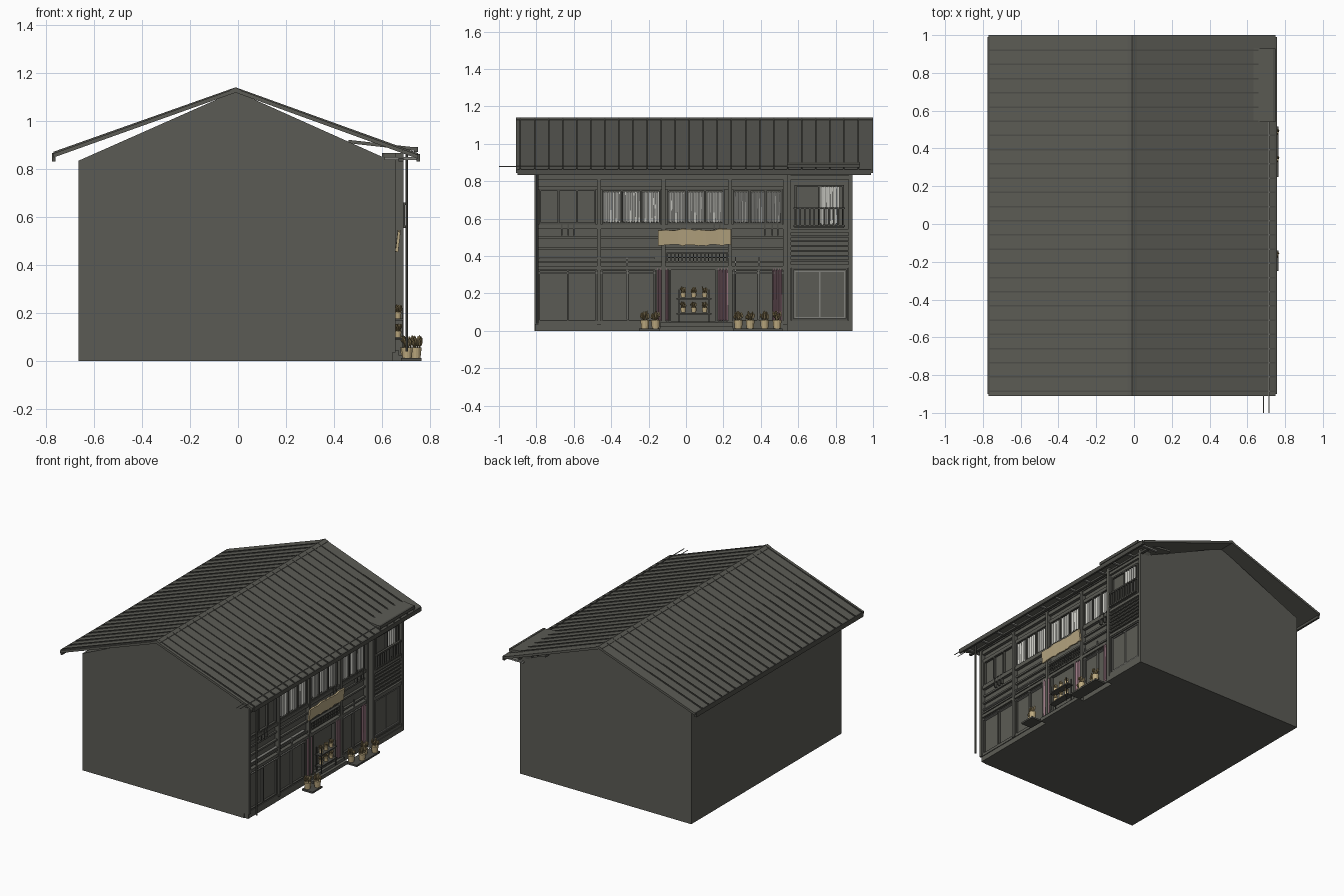
import bpy, bmesh, math, random
from mathutils import Matrix, Vector

if "Cube" in bpy.data.objects:
    bpy.data.objects.remove(bpy.data.objects["Cube"])
random.seed(4)

def mat(name, r, g, b):
    m = bpy.data.materials.new(name)
    m.diffuse_color = (r, g, b, 1)
    m.use_nodes = True
    m.node_tree.nodes["Principled BSDF"].inputs["Base Color"].default_value = m.diffuse_color
    return m

GREY = mat("weathered grey", .105, .105, .09)
DARK = mat("dark timber", .075, .075, .065)
LIGHT = mat("pale frame", .22, .22, .2)
WHITE = mat("white curtain cloth", .55, .55, .51)
PINK = mat("pink curtain cloth", .33, .19, .23)
TAN = mat("tan sign board", .47, .38, .22)
POT = mat("straw pot", .52, .41, .22)
LEAF = mat("dry leaves", .24, .18, .08)

def finish(name, bm, m):
    bmesh.ops.recalc_face_normals(bm, faces=bm.faces)
    me = bpy.data.meshes.new(name)
    bm.to_mesh(me)
    bm.free()
    me.materials.append(m)
    o = bpy.data.objects.new(name, me)
    bpy.context.collection.objects.link(o)
    return o

def boxes(name, m, items):
    """items: (x0, x1, y0, y1, z0, z1) joined in one part"""
    bm = bmesh.new()
    for x0, x1, y0, y1, z0, z1 in items:
        M = Matrix.Translation(((x0+x1)/2, (y0+y1)/2, (z0+z1)/2)) @ Matrix.Diagonal((x1-x0, y1-y0, z1-z0, 1))
        bmesh.ops.create_cube(bm, size=1, matrix=M)
    return finish(name, bm, m)

def profiles(name, m, pts, spans):
    """extrude an x-z outline along y for every (y0, y1) span"""
    bm = bmesh.new()
    for y0, y1 in spans:
        f = bm.faces.new([bm.verts.new((x, y0, z)) for x, z in pts])
        r = bmesh.ops.extrude_face_region(bm, geom=[f])
        bmesh.ops.translate(bm, vec=(0, y1-y0, 0), verts=[v for v in r['geom'] if isinstance(v, bmesh.types.BMVert)])
    return finish(name, bm, m)

def frame(x0, x1, y0, y1, z0, z1, w, panes=1):
    """window frame boxes with mullions"""
    out = [(x0, x1, y0, y1, z0, z0+w), (x0, x1, y0, y1, z1-w, z1)]
    for i in range(panes+1):
        y = y0 + (y1-y0-w)*i/panes
        out.append((x0, x1, y, y+w, z0+w, z1-w))
    return out

def cloth(name, m, x, y0, y1, z0, z1, folds, amp):
    bm = bmesh.new()
    n = folds*6
    rows = []
    for z in (z0, z1):
        rows.append([bm.verts.new((x+amp*math.sin(i/n*folds*2*math.pi), y0+(y1-y0)*i/n,
                                   z+(.004*math.sin(i*1.3) if z == z0 else 0))) for i in range(n+1)])
    for i in range(n):
        bm.faces.new((rows[0][i], rows[0][i+1], rows[1][i+1], rows[1][i]))
    o = finish(name, bm, m)
    for p in o.data.polygons:
        p.use_smooth = True

# ---- house body
profiles("house_body", GREY, [(-.665, 0), (.615, 0), (.615, .845), (-.01, 1.125), (-.665, .835)], [(-.81, .89)])
boxes("plinth", GREY, [(.6, .645, -.805, .89, 0, .035), (.6, .69, .54, .89, 0, .035), (.63, .69, -.14, .25, 0, .025),
                       (.63, .67, -.14, .25, .025, .045)])

# ---- roof: two slopes, standing seams, ridge cap, fascias
RX, RZ = -.01, 1.14
seams = [(-.885+i*.0752-.004, -.885+i*.0752+.004) for i in range(25)]
for side, ex, ez in (("left", -.77, .865), ("right", .75, .86)):
    profiles(side+"_roof_slope", GREY, [(RX, RZ-.004), (ex, ez), (ex, ez-.017), (RX, RZ-.021)], [(-.91, 1)])
    profiles(side+"_roof_seams", DARK, [(RX, RZ+.001), (ex, ez+.007), (ex, ez-.001), (RX, RZ-.006)], seams)
    d = -1 if ex < 0 else 1
    boxes(side+"_eave_gutter", DARK, [(ex-.006, ex+.008, -.9, .99, .832, ez+.002)])
profiles("ridge_cap", GREY, [(-.035, 1.129), (-.01, 1.141), (.015, 1.129), (.015, 1.123), (-.035, 1.123)], [(-.91, 1)])
boxes("eave_rafters", LIGHT, [(.61, .745, y-.008, y+.008, .838, .85) for y in [-.84+i*.15 for i in range(13)]])
boxes("eave_beam", DARK, [(.6, .656, -.81, .89, .835, .868), (.67, .69, -.88, .96, .832, .846)])
# side canopy over the projecting bay
profiles("bay_canopy", GREY, [(.46, .922), (.745, .89), (.745, .876), (.46, .908)], [(.54, .93)])
boxes("bay_canopy_edge", DARK, [(.735, .75, .54, .93, .872, .893)])
boxes("eave_wires", LIGHT, [(.713, .717, -1, .54, .878, .882), (.684, .687, -1, -.8, .876, .879)])

# ---- main facade timber
X = .61
COLS = [-.80, -.465, -.12, .235, .53]
boxes("facade_wall", GREY, [(X, .628, -.805, .55, .34, .84)])
boxes("facade_columns", GREY, [(X, .656, y-.011, y+.011, .035, .868) for y in COLS])
boxes("facade_beams", GREY, [(X, x, -.805, .54, z0, z1) for x, z0, z1 in
      ((.65, .81, .835), (.643, .755, .775), (.65, .545, .568), (.64, .49, .503), (.645, .435, .447),
       (.645, .362, .374), (.655, .325, .347), (.65, .035, .052))])
boxes("short_struts", DARK, [(.63, .652, y-.004, y+.004, .51, .578) for y in
      (-.665, -.63, -.6, .15, .18, .42, .46, .49)])

# ---- upper windows with curtains
WIN = [(-.785, -.48), (-.45, -.135), (-.1, .205), (.25, .515)]
fr = []
for y0, y1 in WIN:
    fr += frame(.626, .645, y0, y1, .568, .757, .01, 3)
boxes("upper_window_frames", DARK, fr)
for k, (y0, y1) in enumerate(WIN[1:]):
    w = (y1-y0)/3
    for j in range(3):
        cloth(f"upper_curtain_{k}_{j}", WHITE, .636, y0+w*j+.008, y0+w*(j+1)-.006, .58, .742, 5, .004)

# ---- lower sliding doors
doors, pale = [], []
for y0, y1, n in ((-.79, -.475, 2), (-.455, -.165, 2), (.25, .52, 2)):
    doors += frame(.626, .645, y0, y1, .05, .33, .009, n)
    pale.append((.63, .65, y0, y1, .307, .313))
pale += [(.645, .652, -.468, -.46, .05, .39), (.63, .65, -.785, -.165, .385, .392)]
pale += [(.642, .648, y-.003, y+.003, .06, .395) for y in (-.315, .265, .39)]
boxes("lower_door_panels", GREY, [(.612, .63, -.8, .54, .04, .335)])
boxes("lower_door_frames", DARK, doors)
boxes("pale_door_trim", LIGHT, pale)

# transom lattice over the entrance
boxes("transom_lattice", DARK, [(.63, .65, y-.003, y+.003, .37, .415) for y in [-.1+i*.02 for i in range(17)]] +
      [(.63, .65, -.105, .225, z-.003, z+.003) for z in (.392, .415)])
boxes("entrance_posts", DARK, [(.62, .655, y-.006, y+.006, .04, .335) for y in (-.16, -.085, .165, .245)])
for k, (y0, y1) in enumerate(((-.155, -.093), (.172, .236), (.462, .517))):
    cloth(f"entrance_curtain_{k}", PINK, .65, y0, y1, .055, .335, 4, .006)

# ---- projecting bay
boxes("bay_wall", GREY, [(X, .67, .555, .88, .035, .835)])
boxes("bay_columns", GREY, [(X, .69, y-.011, y+.011, .03, .868) for y in (.551, .879)])
boxes("bay_beams", GREY, [(X, .685, .55, .885, z, z+.02) for z in (.81, .525, .335, .035)])
boxes("bay_louvres", DARK, [(.665, .682, .56, .87, .37+i*.026, .38+i*.026) for i in range(6)])
boxes("bay_window_frame", DARK, frame(.665, .684, .58, .845, .55, .78, .011, 2))
cloth("bay_curtain", WHITE, .677, .715, .82, .57, .768, 5, .004)
boxes("bay_railing", DARK, [(.685, .697, y-.004, y+.004, .56, .655) for y in [.585+i*.0255 for i in range(11)]] +
      [(.683, .699, .575, .85, z, z+.01) for z in (.555, .65)])
boxes("bay_door_surround", DARK, frame(.665, .682, .565, .865, .055, .335, .01))
boxes("bay_door_frame", LIGHT, frame(.668, .678, .58, .85, .068, .32, .006, 2))

# ---- sign board with ragged edges
bm = bmesh.new()
n = 18
top = [bm.verts.new((.672, -.15+.39*i/n, .543+random.uniform(-.007, .004))) for i in range(n+1)]
bot = [bm.verts.new((.662, -.15+.39*i/n, .458+random.uniform(-.005, .006))) for i in range(n+1)]
for i in range(n):
    bm.faces.new((bot[i], bot[i+1], top[i+1], top[i]))
sign = finish("sign_board", bm, TAN)
sol = sign.modifiers.new("thickness", 'SOLIDIFY')
sol.thickness = .012
sol.offset = 0

# ---- downpipe
bm = bmesh.new()
bmesh.ops.create_cone(bm, segments=10, radius1=.006, radius2=.006, depth=.82, cap_ends=True,
                      matrix=Matrix.Translation((.704, -.795, .45)))
finish("downpipe", bm, GREY)

# ---- potted plants and shelf baskets
def plant(bm_pot, bm_leaf, x, y, z, s):
    bmesh.ops.create_cone(bm_pot, segments=12, radius1=.019*s, radius2=.024*s, depth=.045*s, cap_ends=True,
                          matrix=Matrix.Translation((x, y, z+.0225*s)))
    for i in range(9):
        a = i*2.4
        r = .024*s*math.sqrt(i/9)
        h = random.uniform(.062, .08)*s
        M = Matrix.Translation((x+r*math.cos(a), y+r*math.sin(a), z+h)) @ \
            Matrix.Rotation(random.uniform(-.5, .5), 4, 'X') @ Matrix.Diagonal((.7, .7, 1.8, 1))
        bmesh.ops.create_icosphere(bm_pot if i % 3 == 0 else bm_leaf, subdivisions=1, radius=.0095*s, matrix=M)
        bmesh.ops.create_cone(bm_leaf, segments=4, radius1=.002, radius2=.002, depth=.04*s,
                              matrix=Matrix.Translation((x+r*.8*math.cos(a), y+r*.8*math.sin(a), z+.05*s)))

pots, leaves = bmesh.new(), bmesh.new()
for x, y in ((.705, -.22), (.742, -.163), (.7, .28), (.742, .343), (.705, .42), (.742, .487)):
    plant(pots, leaves, x, y, .012, 1)
for z in (.097, .177):
    for y in (-.015, .042, .1):
        plant(pots, leaves, .667, y, z, .62)
finish("plant_pots", pots, POT)
finish("plant_leaves", leaves, LEAF)
boxes("display_shelves", DARK, [(.645, .69, -.05, .135, z, z+.008) for z in (.088, .168)] +
      [(x, x+.006, y, y+.006, .045, .22) for x in (.645, .684) for y in (-.04, .12)])
boxes("pot_stands", DARK, [(.68, .765, -.25, -.14, 0, .012), (.68, .765, .25, .515, 0, .012)])
